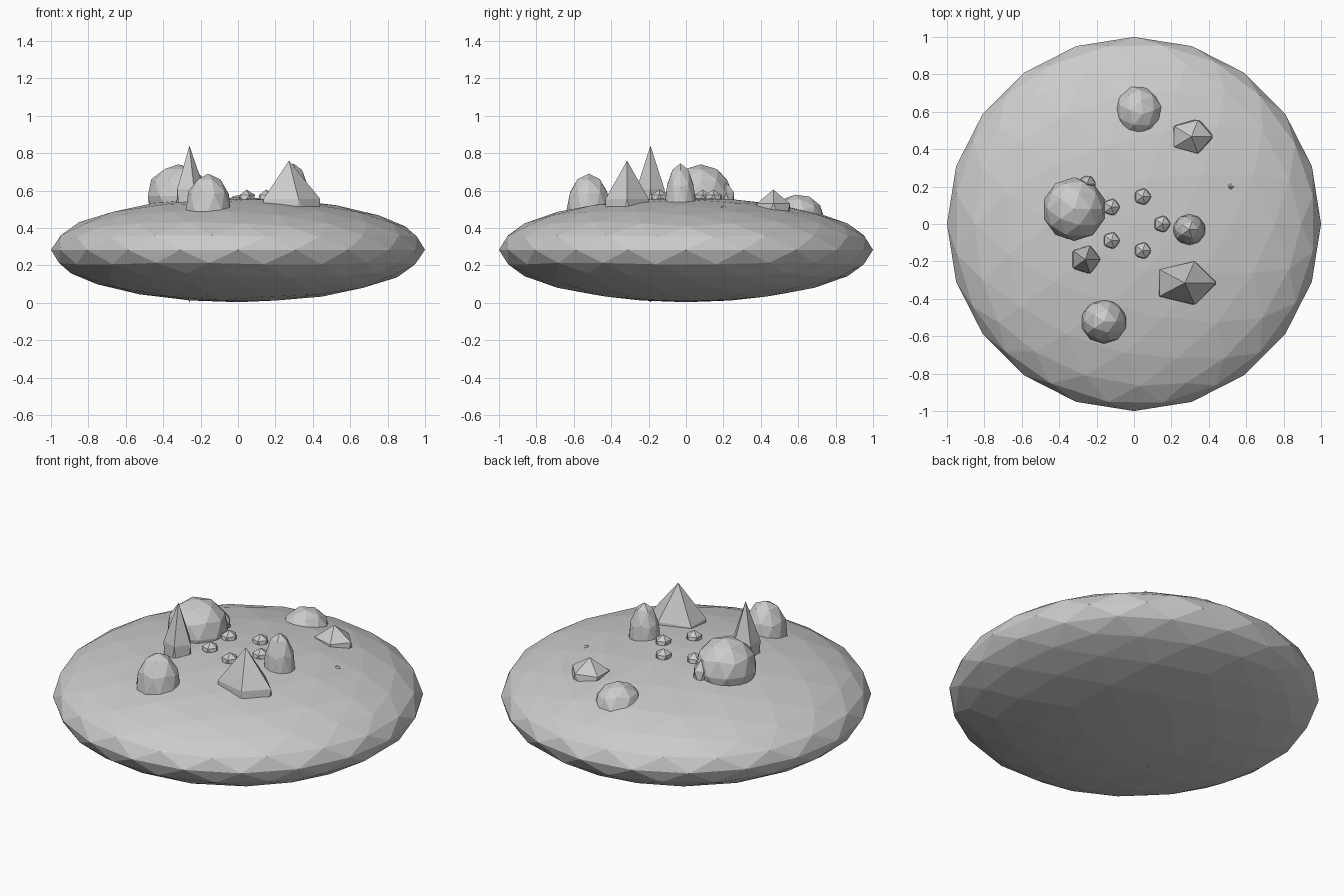
import bpy

cube = bpy.data.objects.get("Cube")
if cube:
    bpy.data.objects.remove(cube, do_unlink=True)

# One plain stone colour for everything
stone = bpy.data.materials.new("stone grey")
stone.use_nodes = True
grey = (0.6, 0.6, 0.6, 1)
stone.diffuse_color = grey
stone.node_tree.nodes["Principled BSDF"].inputs["Base Color"].default_value = grey


def rock(name, location, radii, detail):
    """Flat-shaded stretched icosphere: detail 1 is a crystal, 2 a boulder."""
    bpy.ops.mesh.primitive_ico_sphere_add(subdivisions=detail, radius=1, location=location)
    obj = bpy.context.object
    obj.name = name
    obj.scale = radii
    bpy.ops.object.transform_apply(location=False, rotation=False, scale=True)
    obj.data.materials.append(stone)
    return obj


# Flattened island body
rock("island_body", (0, 0, 0.283), (1, 1, 0.28), 3)

# Rounded boulders
rock("large_boulder", (-0.32, 0.08, 0.57), (0.17, 0.17, 0.17), 2)
rock("front_boulder", (-0.16, -0.52, 0.49), (0.125, 0.12, 0.2), 2)
rock("tall_boulder", (0.295, -0.03, 0.515), (0.09, 0.085, 0.23), 2)
back = rock("back_boulder", (0.025, 0.60, 0.45), (0.13, 0.14, 0.13), 2)
back.rotation_euler = (0.15, 0.1, 0.3)

# Pointed crystals
rock("tall_spike", (-0.26, -0.19, 0.42), (0.09, 0.088, 0.42), 1)
rock("large_crystal", (0.272, -0.315, 0.39), (0.187, 0.135, 0.37), 1)
rock("back_crystal", (0.307, 0.467, 0.47), (0.127, 0.105, 0.135), 1)
rock("side_crystal", (-0.25, 0.215, 0.545), (0.05, 0.05, 0.1), 1)
rock("buried_crystal", (0.515, 0.2, 0.465), (0.05, 0.05, 0.057), 1)

# Ring of five small crystals around the centre
ring = [(0.15, 0), (0.046, 0.146), (-0.121, 0.09), (-0.121, -0.088), (0.046, -0.142)]
for i, (x, y) in enumerate(ring):
    rock(f"ring_crystal_{i + 1}", (x, y, 0.555), (0.05, 0.05, 0.05), 1)
